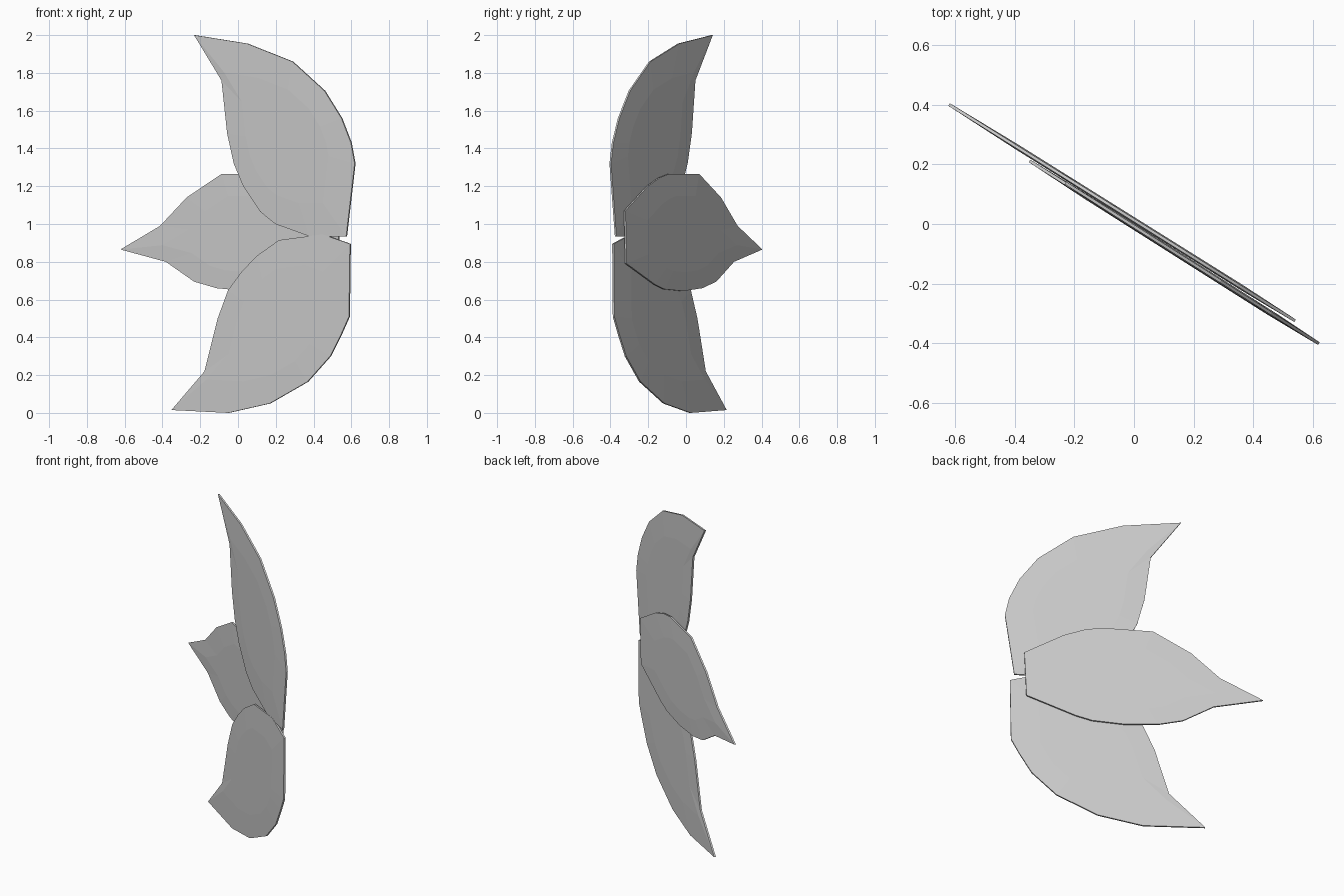
import bpy, bmesh
from mathutils import Vector

if "Cube" in bpy.data.objects:
    bpy.data.objects.remove(bpy.data.objects["Cube"])


def petal(name, outline, slope, offset, edge=0.005, belly=0.009):
    """Thin, slightly domed leaf standing in the slanted plane y = offset + slope * x."""
    bm = bmesh.new()
    normal = Vector((-slope, 1, 0)).normalized()
    pts = [Vector((x, offset + slope * x, z)) for x, z in outline]
    centre = sum(pts, Vector()) / len(pts)
    n = len(pts)
    rims = []
    for side in (-1, 1):
        rim = [bm.verts.new(p + normal * edge * side) for p in pts]
        inner = [bm.verts.new(centre.lerp(p, 0.65) + normal * belly * side) for p in pts]
        for i in range(n):
            j = (i + 1) % n
            bm.faces.new((rim[i], rim[j], inner[j], inner[i]))
        bm.faces.new(inner)
        rims.append(rim)
    # Edge strip joining front and back
    for i in range(n):
        j = (i + 1) % n
        bm.faces.new((rims[0][i], rims[0][j], rims[1][j], rims[1][i]))
    bmesh.ops.recalc_face_normals(bm, faces=bm.faces)
    mesh = bpy.data.meshes.new(name)
    bm.to_mesh(mesh)
    bm.free()
    obj = bpy.data.objects.new(name, mesh)
    bpy.context.collection.objects.link(obj)
    return obj


# Upper petal, curving up to a tip at the left
petal("upper_petal", [
    (-0.23, 2.0), (0.05, 1.955), (0.29, 1.86), (0.46, 1.705), (0.55, 1.56),
    (0.60, 1.43), (0.62, 1.32), (0.575, 0.935), (0.38, 0.935), (0.20, 1.00),
    (0.12, 1.065), (0.03, 1.20), (-0.02, 1.32), (-0.055, 1.48), (-0.085, 1.76)],
    -0.634, -0.008)

# Lower petal, curving down to a tip at the left
petal("lower_petal", [
    (-0.35, 0.015), (-0.05, 0.0), (0.17, 0.05), (0.37, 0.165), (0.49, 0.30),
    (0.55, 0.42), (0.59, 0.51), (0.595, 0.895), (0.45, 0.945), (0.22, 0.915),
    (0.10, 0.83), (0.02, 0.745), (-0.05, 0.65), (-0.105, 0.50), (-0.175, 0.22)],
    -0.633, -0.010)

# Middle petal, behind the other two and pointing left
petal("middle_petal", [
    (-0.62, 0.865), (-0.41, 0.99), (-0.27, 1.14), (-0.085, 1.265), (0.17, 1.265),
    (0.25, 1.245), (0.35, 1.20), (0.54, 1.07), (0.53, 0.79), (0.29, 0.68),
    (0.21, 0.655), (0.05, 0.645), (-0.11, 0.66), (-0.23, 0.695), (-0.38, 0.80)],
    -0.625, 0.013)
